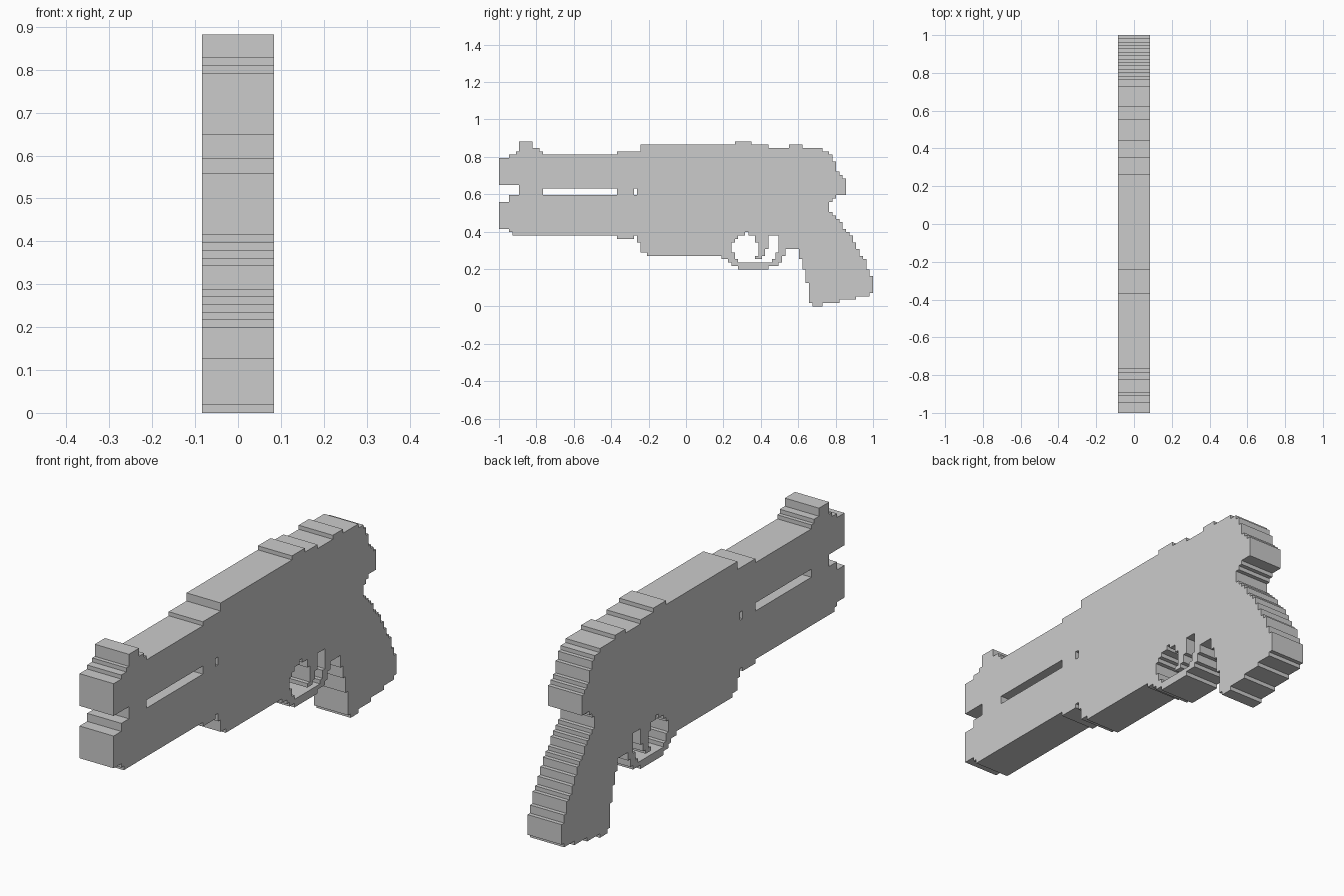
import bpy, bmesh

if "Cube" in bpy.data.objects:
    bpy.data.objects.remove(bpy.data.objects["Cube"])

CELL = 2 / 111      # size of one block of the stepped outline
HALF = 0.0845       # half thickness


def block(y0, z0, y1, z1):
    """Grid cells of a rectangle."""
    return {(y, z) for y in range(y0, y1) for z in range(z0, z1)}


def blocks(*rects):
    return set().union(*(block(*r) for r in rects))


def sloped(*points):
    """Grid cells whose centre lies inside a polygon, giving stepped slopes."""
    cells = set()
    for z in range(50):
        h = z + 0.5
        cuts = sorted(ya + (h - za) * (yb - ya) / (zb - za)
                      for (ya, za), (yb, zb) in zip(points, points[1:] + points[:1])
                      if (za <= h) != (zb <= h))
        for a, b in zip(cuts[::2], cuts[1::2]):
            cells |= {(y, z) for y in range(111) if a < y + 0.5 < b}
    return cells


# Slide: main bar, muzzle lip, rounded tail
slide = blocks((6, 35, 99, 45), (0, 36, 3, 44), (3, 36, 6, 45))
slide |= sloped((99, 35), (103, 35), (103, 37.9), (100, 40.9), (99, 44.4))
# Raised top plates of the slide
slide |= blocks((35, 45, 98, 46), (42, 46, 96, 47), (42, 47, 80, 48))

# Sights
front_sight = blocks((5, 45, 13, 46), (6, 46, 12, 47), (6, 47, 10, 49))
rear_sight = blocks((70, 48, 75, 49), (86, 47, 90, 48))

# Frame: barrel housing, tail spur, underside, web above the trigger
frame = blocks((0, 23, 98, 31), (3, 31, 98, 33), (6, 33, 103, 35))
frame |= sloped((98, 31), (100.2, 33), (98, 33))
frame |= blocks((3, 22, 98, 23), (4, 21, 89, 22), (35, 20, 40, 21),
                (41, 19, 69, 21), (42, 16, 69, 19), (44, 15, 69, 16), (83, 17, 89, 21))
frame |= sloped((69, 19), (71.2, 21), (69, 21))
# Side slots and the nick above the trigger
frame -= blocks((13, 33, 35, 35), (40, 33, 41, 35), (73, 21, 74, 22))

# Raked grip: front edge, heel, curved back
grip = sloped((89, 28), (89, 15), (89.5, 14), (91.6, 6.9), (92.3, 1), (93, 0),
              (96, 0), (96.4, 0.5), (110.4, 3.5), (111, 4), (111, 8), (110.7, 8.5),
              (108.6, 13.5), (104, 21.5), (101.3, 25), (98.6, 28))

# Trigger guard: floor, front strut, rear strut
trigger_guard = blocks((71, 11, 80, 12), (69, 12, 83, 13))
trigger_guard |= blocks((68, 13, 71, 14), (66, 14, 70, 15), (69, 15, 70, 16))
trigger_guard |= blocks((81, 13, 84, 14), (82, 14, 84, 15), (82, 15, 85, 16), (83, 16, 85, 17))

# Trigger, tapering to a forward tip
trigger = blocks((76, 19, 80, 21), (77, 17, 80, 19), (77, 15, 79, 17), (76, 14, 78, 15))

parts = {"slide": slide, "front_sight": front_sight, "rear_sight": rear_sight,
         "frame": frame, "grip": grip, "trigger_guard": trigger_guard, "trigger": trigger}
solid = set().union(*parts.values())
used = set()


def build(name, cells):
    """Two flat sides plus a wall wherever a cell meets empty space."""
    bm = bmesh.new()
    cache = {}

    def vert(s, y, z):
        if (s, y, z) not in cache:
            cache[s, y, z] = bm.verts.new((s * HALF, -1 + y * CELL, z * CELL))
        return cache[s, y, z]

    for y, z in sorted(cells):
        ring = [(y, z), (y + 1, z), (y + 1, z + 1), (y, z + 1)]
        bm.faces.new([vert(1, *c) for c in ring])
        bm.faces.new([vert(-1, *c) for c in reversed(ring)])
        for k, (dy, dz) in enumerate([(0, -1), (1, 0), (0, 1), (-1, 0)]):
            if (y + dy, z + dz) not in solid:
                a, b = ring[k], ring[(k + 1) % 4]
                bm.faces.new([vert(1, *a), vert(-1, *a), vert(-1, *b), vert(1, *b)])
    bmesh.ops.dissolve_limit(bm, angle_limit=0.01, verts=bm.verts[:], edges=bm.edges[:])
    mesh = bpy.data.meshes.new(name)
    bm.to_mesh(mesh)
    bm.free()
    bpy.context.collection.objects.link(bpy.data.objects.new(name, mesh))


for part_name, part_cells in parts.items():
    build(part_name, part_cells - used)
    used |= part_cells
